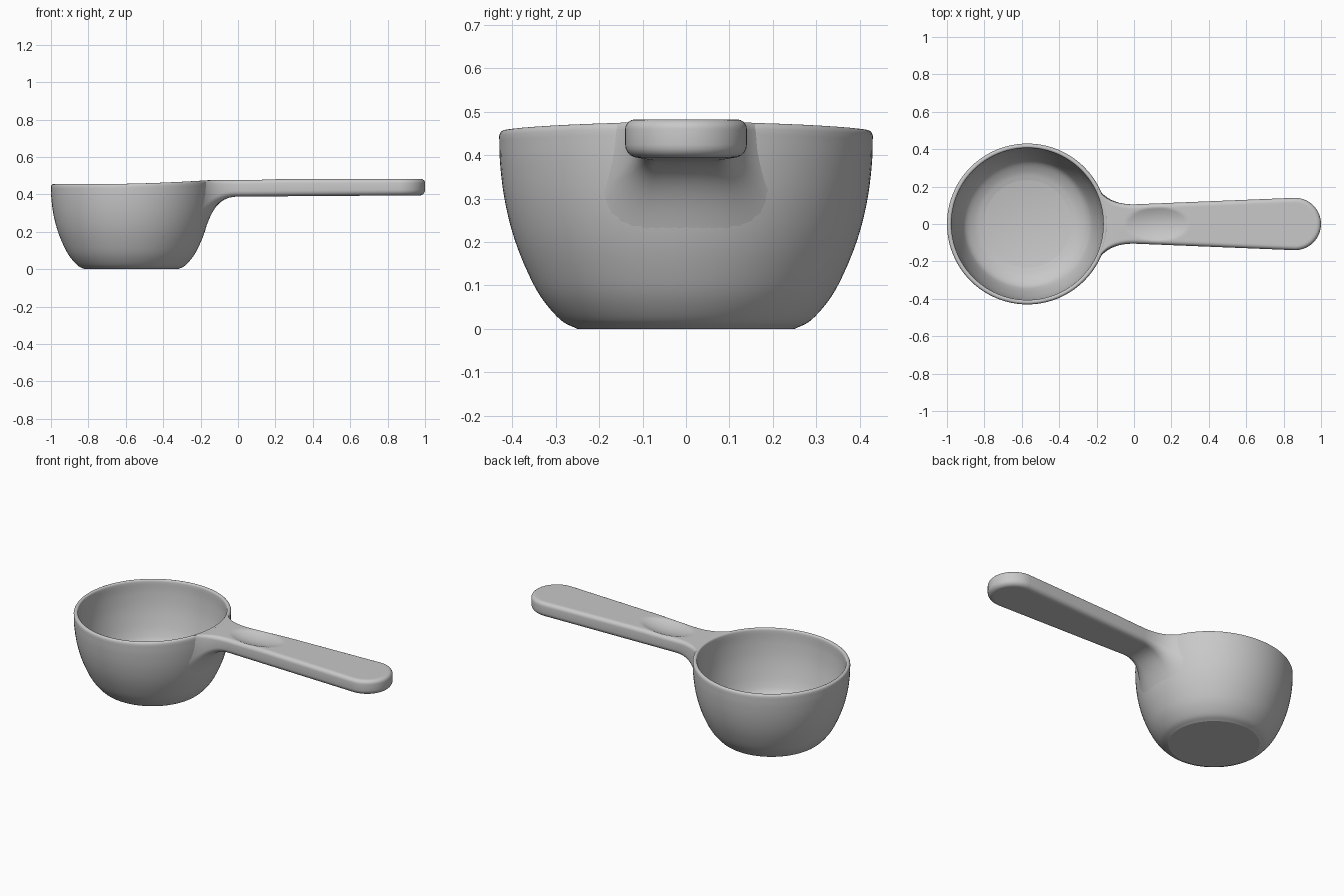
import bpy, bmesh, math
from mathutils import Vector

cube = bpy.data.objects.get("Cube")
if cube:
    bpy.data.objects.remove(cube, do_unlink=True)

grey = bpy.data.materials.new("matte grey")
grey.use_nodes = True
COLOUR = (0.58, 0.58, 0.58, 1)
grey.diffuse_color = COLOUR
grey.node_tree.nodes["Principled BSDF"].inputs["Base Color"].default_value = COLOUR

CX = -0.57          # centre of the bowl


def lerp(a, b, t):
    return a + (b - a) * t


def smoothstep(a, b, x):
    t = min(1, max(0, (x - a) / (b - a)))
    return t * t * (3 - 2 * t)


def spline(pts, n=5):
    """Smooth curve through the profile points."""
    p = [Vector(q) for q in pts]
    p = [2 * p[0] - p[1]] + p + [2 * p[-1] - p[-2]]
    out = []
    for a, b, c, d in zip(p, p[1:], p[2:], p[3:]):
        for i in range(n):
            t = i / n
            out.append(0.5 * (2 * b + (c - a) * t + (2 * a - 5 * b + 4 * c - d) * t * t
                              + (3 * b - a - 3 * c + d) * t ** 3))
    return out + [p[-2]]


def finish(bm, name, angle):
    bmesh.ops.remove_doubles(bm, verts=bm.verts, dist=0.0002)
    bmesh.ops.recalc_face_normals(bm, faces=bm.faces)
    mesh = bpy.data.meshes.new(name)
    bm.to_mesh(mesh)
    bm.free()
    mesh.materials.append(grey)
    for f in mesh.polygons:
        f.use_smooth = True
    mesh.set_sharp_from_angle(angle=math.radians(angle))
    obj = bpy.data.objects.new(name, mesh)
    bpy.context.collection.objects.link(obj)


def bridge(bm, rings):
    for a, b in zip(rings, rings[1:]):
        for i in range(len(a)):
            j = (i + 1) % len(a)
            bm.faces.new((a[i], a[j], b[j], b[i]))


# Bowl: turned profile, with the rim rising towards the handle
outer = spline([(0.25, 0), (0.289, 0.021), (0.335, 0.075), (0.371, 0.145),
                (0.399, 0.22), (0.418, 0.3), (0.428, 0.38), (0.43, 0.442)])
rim = spline([(0.43, 0.442), (0.427, 0.45), (0.421, 0.454), (0.413, 0.454),
              (0.408, 0.45), (0.406, 0.442)], 2)
inner = spline([(0.406, 0.442), (0.403, 0.38), (0.392, 0.3), (0.374, 0.225),
                (0.352, 0.158), (0.328, 0.116), (0.28, 0.085), (0.23, 0.07)])
profile = outer + rim[1:-1] + inner

bm = bmesh.new()
SEG = 96
rings = []
for r, z in profile:
    ring = []
    for i in range(SEG):
        a = 2 * math.pi * i / SEG
        x = CX + r * math.cos(a)
        lift = 0.021 * max(0, (x + 0.8) / 0.64) ** 2 * (z / 0.454) ** 4
        ring.append(bm.verts.new((x, r * math.sin(a), z + lift)))
    rings.append(ring)
bridge(bm, rings)
bm.faces.new(rings[0])
bm.faces.new(rings[-1])
finish(bm, "bowl", 25)


# Handle: rounded sections flaring out of the bowl wall
def bowl_radius(z):
    for a, b in zip(outer, outer[1:]):
        if z <= b[1]:
            return lerp(a[0], b[0], (z - a[1]) / (b[1] - a[1]))
    return outer[-1][0]


def section(hw, bottom, top, rb, rt, n=24, c=6):
    """Rounded rectangle in (y, z)."""
    pts = [(lerp(rb - hw, hw - rb, i / n), bottom) for i in range(n)]
    for r, z, start in ((rb, bottom + rb, -90), (rt, top - rt, 0)):
        for i in range(c):
            a = math.radians(start + 90 * i / (c - 1))
            pts.append((hw - r + r * math.cos(a), z + r * math.sin(a)))
    pts += [(lerp(hw - rt, rt - hw, i / n), top) for i in range(1, n)]
    for r, z, start, count in ((rt, top - rt, 90, c), (rb, bottom + rb, 180, c - 1)):
        for i in range(count):
            a = math.radians(start + 90 * i / (c - 1))
            pts.append((r - hw + r * math.cos(a), z + r * math.sin(a)))
    return pts


def dimple(x, y, z):
    """Shallow thumb rest pressed into the top."""
    e = ((x - 0.125) / 0.165) ** 2 + (y / 0.09) ** 2
    return z - 0.022 * (1 - e) if z > 0.47 and e < 1 else z


bm = bmesh.new()
rings = []


def add_ring(points):
    rings.append([bm.verts.new((x, y, dimple(x, y, z))) for x, y, z in points])


# Fillet: leaves the bowl along its wall, then turns out into the grip
STEPS = 20
for k in range(STEPS):
    s = k / STEPS
    f = (1 - s) ** 2
    ring = []
    for y, z in section(lerp(0.105, 0.205, f), lerp(0.388, 0.2, f), lerp(0.477, 0.473, f),
                        lerp(0.03, 0.1, f), lerp(0.022, 0.012, f)):
        inset = 0.002 + 0.011 * smoothstep(0.42, 0.47, z)
        wall = CX + math.sqrt((bowl_radius(z) - inset) ** 2 - y * y)
        ring.append((lerp(wall, 0, s * s), y, z))
    add_ring(ring)

# Straight grip, widening towards the tip
TIP = 0.86
for x in [0.0125 * i for i in range(26)] + [0.45, 0.6, 0.75, TIP]:
    t = x / TIP
    end = section(lerp(0.105, 0.14, t), lerp(0.388, 0.394, t),
                  0.477 + 0.005 * smoothstep(0, 0.3, x), 0.03, 0.022)
    add_ring([(x, y, z) for y, z in end])

# Round tip: the last section turned about a vertical axis
for k in range(1, 17):
    a = math.pi / 2 * k / 16
    add_ring([(TIP + abs(y) * math.sin(a), y * math.cos(a), z) for y, z in end])
bridge(bm, rings)
finish(bm, "handle", 60)
